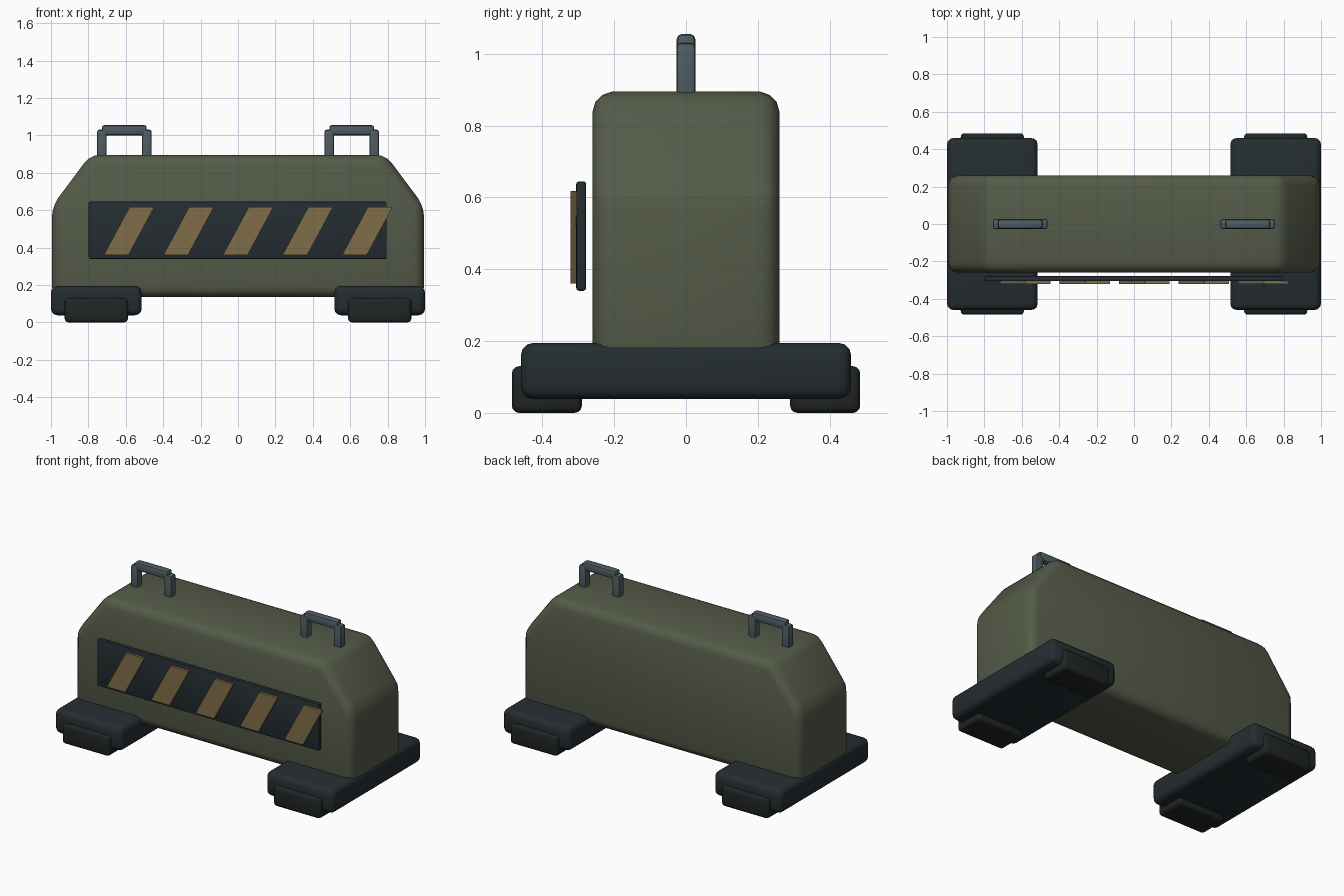
import bpy

if "Cube" in bpy.data.objects:
    bpy.data.objects.remove(bpy.data.objects["Cube"])


def material(name, rgb):
    m = bpy.data.materials.new(name)
    m.diffuse_color = (*rgb, 1)
    m.use_nodes = True
    m.node_tree.nodes["Principled BSDF"].inputs["Base Color"].default_value = m.diffuse_color
    return m


OLIVE = material("olive", (0.09, 0.105, 0.066))
DARK = material("dark_steel", (0.018, 0.026, 0.031))
RUBBER = material("rubber", (0.015, 0.018, 0.018))
OCHRE = material("ochre", (0.22, 0.155, 0.065))
STEEL = material("grey_steel", (0.075, 0.108, 0.12))


def extrude(name, profile, y0, y1, mat, bevel=0.0, segments=3):
    """Extrude a counter-clockwise XZ profile from y0 to y1, with rounded edges."""
    n = len(profile)
    verts = [(x, y, z) for y in (y0, y1) for x, z in profile]
    faces = [tuple(range(n)), tuple(reversed(range(n, 2 * n)))]
    faces += [(i, i + n, (i + 1) % n + n, (i + 1) % n) for i in range(n)]
    mesh = bpy.data.meshes.new(name)
    mesh.from_pydata(verts, [], faces)
    mesh.materials.append(mat)
    ob = bpy.data.objects.new(name, mesh)
    bpy.context.collection.objects.link(ob)
    bpy.context.view_layer.objects.active = ob
    ob.select_set(True)
    if bevel:
        mod = ob.modifiers.new("bevel", 'BEVEL')
        mod.width, mod.segments = bevel, segments
        bpy.ops.object.modifier_apply(modifier=mod.name)
        bpy.ops.object.shade_smooth_by_angle()
    ob.select_set(False)
    return ob


def box(name, x0, x1, y0, y1, z0, z1, mat, bevel=0.0, segments=3):
    return extrude(name, [(x0, z0), (x1, z0), (x1, z1), (x0, z1)], y0, y1, mat, bevel, segments)


# Barrier body with sloped shoulders
extrude("body", [(-0.995, 0.135), (0.995, 0.135), (0.995, 0.62), (0.79, 0.895),
                 (-0.79, 0.895), (-0.995, 0.62)], -0.26, 0.26, OLIVE, 0.055)

for side, s in (("left", -1), ("right", 1)):
    # Cross beam and its ground pads
    cx = s * 0.7575
    box(f"{side}_foot_beam", cx - 0.2425, cx + 0.2425, -0.46, 0.46, 0.038, 0.195, DARK, 0.035)
    for end, e in (("front", -1), ("back", 1)):
        cy = e * 0.3875
        box(f"{side}_{end}_pad", cx - 0.169, cx + 0.169, cy - 0.0975, cy + 0.0975,
            0.0, 0.13, RUBBER, 0.02)

    # Lifting handle
    hx = s * 0.608
    for end, e in (("outer", s), ("inner", -s)):
        px = hx + e * 0.12
        box(f"{side}_handle_{end}_post", px - 0.025, px + 0.025, -0.026, 0.026,
            0.85, 1.03, STEEL, 0.01, 2)
    box(f"{side}_handle_grip", hx - 0.12, hx + 0.12, -0.026, 0.026, 1.0, 1.055, STEEL, 0.014, 2)

# Warning panel standing just off the front face
box("warning_panel", -0.798, 0.795, -0.306, -0.278, 0.34, 0.645, DARK, 0.008, 2)

# Slanted hazard stripes
for i in range(5):
    c = 0.055 + (i - 2) * 0.3185
    extrude(f"hazard_stripe_{i + 1}", [(c - 0.135, 0.361), (c - 0.003, 0.361),
                                       (c + 0.135, 0.618), (c + 0.003, 0.618)],
            -0.322, -0.304, OCHRE)
